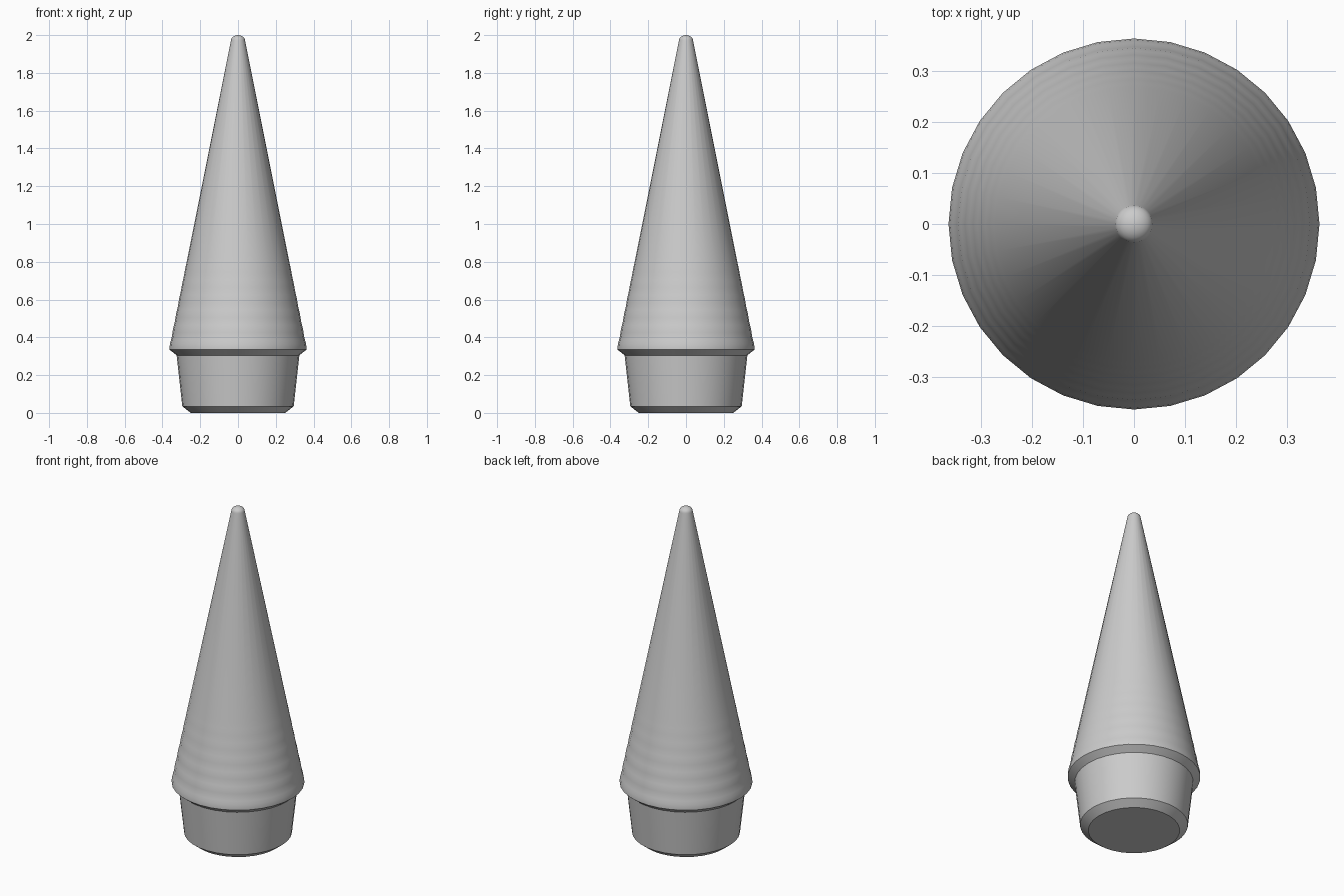
import bpy
import bmesh
from math import sin, cos, pi, radians

cube = bpy.data.objects.get("Cube")
if cube:
    bpy.data.objects.remove(cube, do_unlink=True)

SIDES = 32

grey = bpy.data.materials.new("plain grey")
grey.use_nodes = True
colour = (0.6, 0.6, 0.6, 1)
grey.diffuse_color = colour
grey.node_tree.nodes["Principled BSDF"].inputs["Base Color"].default_value = colour


def lathe(name, profile):
    """Spin an (r, z) profile, bottom to top, into a closed solid."""
    bm = bmesh.new()
    rings = []
    for r, z in profile:
        rings.append([bm.verts.new((r * cos(2 * pi * i / SIDES),
                                    r * sin(2 * pi * i / SIDES), z))
                      for i in range(SIDES)])
    for low, high in zip(rings, rings[1:]):
        for i in range(SIDES):
            j = (i + 1) % SIDES
            bm.faces.new((low[i], low[j], high[j], high[i]))
    bm.faces.new(rings[0][::-1])
    bm.faces.new(rings[-1])
    mesh = bpy.data.meshes.new(name)
    bm.to_mesh(mesh)
    bm.free()
    mesh.materials.append(grey)
    obj = bpy.data.objects.new(name, mesh)
    bpy.context.collection.objects.link(obj)
    bpy.ops.object.select_all(action="DESELECT")
    obj.select_set(True)
    bpy.context.view_layer.objects.active = obj
    bpy.ops.object.shade_smooth_by_angle(angle=radians(25))
    return obj


# Chamfered, slightly flared foot and the sloping underside of the rim
profile = [(0.25, 0), (0.295, 0.035), (0.325, 0.305), (0.363, 0.335), (0.363, 0.345)]

# Long straight cone, with faint ripples fading out above the rim
BASE_R, BASE_Z, TIP_R, TIP_Z = 0.363, 0.345, 0.037, 1.972
for k in range(1, 25):
    z = BASE_Z + k * 0.02
    r = BASE_R + (TIP_R - BASE_R) * (z - BASE_Z) / (TIP_Z - BASE_Z)
    profile.append((r + 0.0015 * sin(k * pi / 2) * (1 - k / 25), z))
profile.append((TIP_R, TIP_Z))

# Rounded tip
for k in range(1, 7):
    a = k * pi / 2 / 6.2
    profile.append((TIP_R * cos(a), TIP_Z + 0.028 * sin(a)))

lathe("tapered_spike", profile)
